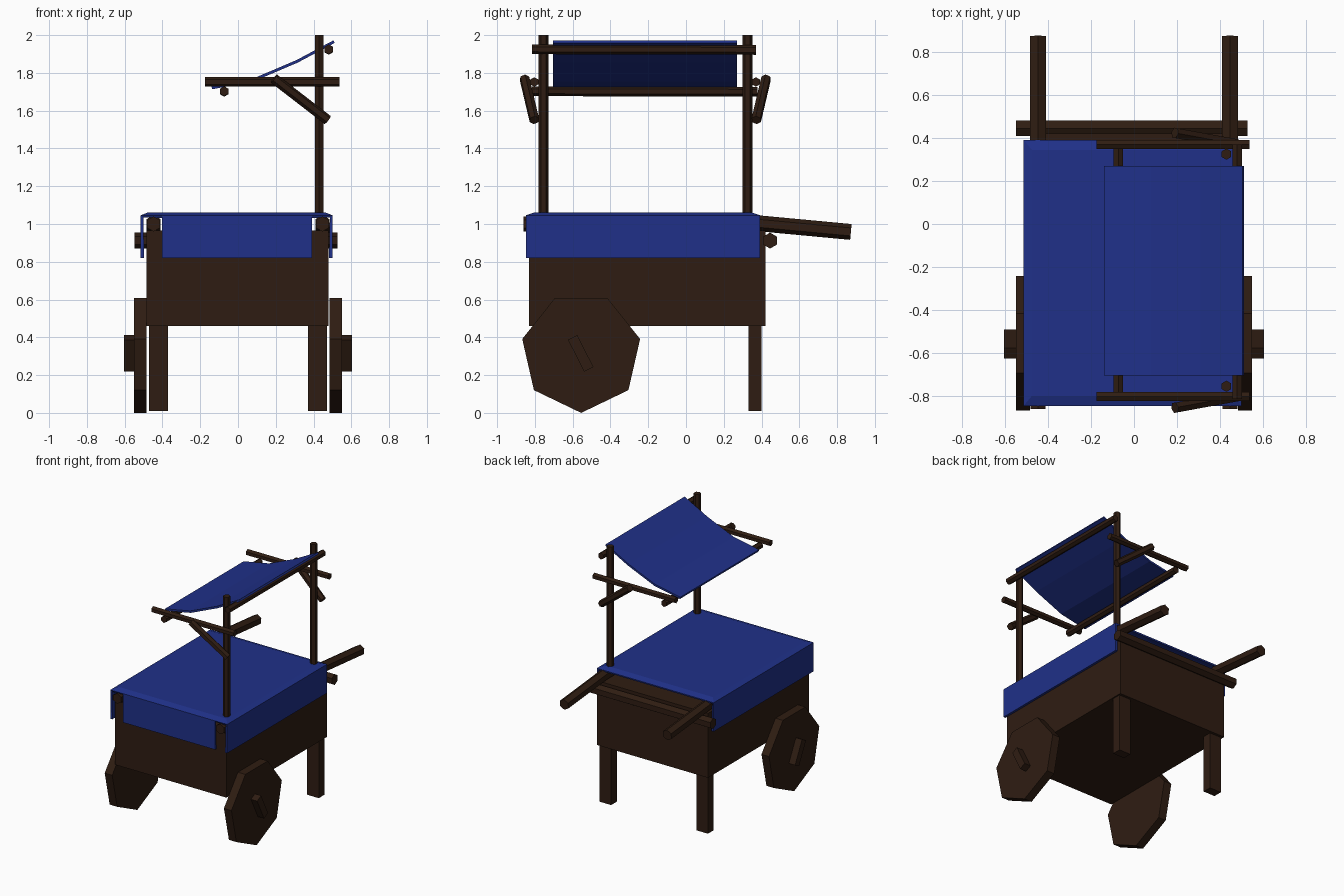
import bpy, bmesh, math
from mathutils import Vector, Matrix

if "Cube" in bpy.data.objects:
    bpy.data.objects.remove(bpy.data.objects["Cube"])


def material(name, rgb):
    m = bpy.data.materials.new(name)
    m.diffuse_color = (*rgb, 1)
    m.use_nodes = True
    m.node_tree.nodes["Principled BSDF"].inputs["Base Color"].default_value = m.diffuse_color
    return m


WOOD = material("dark_wood", (0.028, 0.012, 0.006))
CLOTH = material("blue_cloth", (0.014, 0.03, 0.25))


def finish(name, bm, mat):
    me = bpy.data.meshes.new(name)
    bm.to_mesh(me)
    bm.free()
    me.materials.append(mat)
    ob = bpy.data.objects.new(name, me)
    bpy.context.collection.objects.link(ob)
    return ob


def box(name, lo, hi, tilt=0):
    lo, hi = Vector(lo), Vector(hi)
    bm = bmesh.new()
    bmesh.ops.create_cube(bm, size=1)
    mat = (Matrix.Translation((lo + hi) / 2) @ Matrix.Rotation(tilt, 4, 'X')
           @ Matrix.Diagonal((*(hi - lo), 1)))
    bmesh.ops.transform(bm, matrix=mat, verts=bm.verts)
    return finish(name, bm, WOOD)


def rod(name, a, b, r, sides=6, spin=0):
    a, b = Vector(a), Vector(b)
    d = b - a
    bm = bmesh.new()
    bmesh.ops.create_cone(bm, cap_ends=True, segments=sides, radius1=r, radius2=r, depth=d.length)
    mat = (Matrix.Translation((a + b) / 2) @ d.to_track_quat('Z', 'Y').to_matrix().to_4x4()
           @ Matrix.Rotation(spin, 4, 'Z'))
    bmesh.ops.transform(bm, matrix=mat, verts=bm.verts)
    return finish(name, bm, WOOD)


def sheet(name, verts, faces, thickness):
    bm = bmesh.new()
    vs = [bm.verts.new(v) for v in verts]
    fs = [bm.faces.new([vs[i] for i in f]) for f in faces]
    bmesh.ops.recalc_face_normals(bm, faces=fs)
    bm.normal_update()
    if fs[0].normal.z < 0:
        bmesh.ops.reverse_faces(bm, faces=fs)
    ob = finish(name, bm, CLOTH)
    mod = ob.modifiers.new("thickness", 'SOLIDIFY')
    mod.thickness = thickness
    mod.offset = -1
    return ob


# Cart body
box("cart_body", (-0.485, -0.83, 0.46), (0.48, 0.42, 0.965))

# Legs, wheels, hub blocks and handles on both sides
for s, side in ((-1, "left"), (1, "right")):
    box(side + "_leg", (s * 0.42 - 0.05, 0.33, 0.01), (s * 0.42 + 0.05, 0.4, 0.47))

    bm = bmesh.new()
    ring = []
    for x in (s * 0.485, s * 0.55):
        ring.append([bm.verts.new((x, -0.555 + 0.32 * math.sin(t), 0.32 - 0.32 * math.cos(t)))
                     for t in (math.tau * i / 7 for i in range(7))])
    for loop in ring:
        bm.faces.new(loop)
    for i in range(7):
        j = (i + 1) % 7
        bm.faces.new((ring[0][i], ring[0][j], ring[1][j], ring[1][i]))
    bmesh.ops.recalc_face_normals(bm, faces=bm.faces)
    finish(side + "_wheel", bm, WOOD)

    box(side + "_hub_block", (s * 0.57 - 0.034, -0.585, 0.22), (s * 0.57 + 0.034, -0.53, 0.41),
        math.radians(27))
    x = s * 0.447
    rod(side + "_rail", (x, -0.86, 1.0), (x, 0.38, 1.0), 0.04)
    rod(side + "_handle", (x, 0.37, 1.005), (x, 0.873, 0.958), 0.042)

# Rear crossbar
rod("rear_crossbar", (-0.548, 0.445, 0.912), (0.528, 0.445, 0.912), 0.042)

# Canopy frame: post, arm and brace at each end
for end, y, ya, yb, o in (("front", -0.755, -0.803, -0.855, -1), ("back", 0.325, 0.37, 0.424, 1)):
    rod(end + "_canopy_post", (0.43, y, 1.04), (0.43, y, 2.0), 0.026)
    rod(end + "_canopy_arm", (-0.175, ya, 1.752), (0.537, ya, 1.752), 0.025)
    rod(end + "_canopy_brace", (0.19, yb, 1.77), (0.475, yb - o * 0.052, 1.55), 0.027)
rod("upper_canopy_rail", (0.48, -0.815, 1.925), (0.48, 0.37, 1.922), 0.026)
rod("lower_canopy_rail", (-0.073, -0.815, 1.703), (-0.073, 0.378, 1.7), 0.026)

# Sagging canopy
profile = [(-0.14, 1.728), (0.08, 1.77), (0.31, 1.868), (0.505, 1.972)]
verts = [(x, y, z) for x, z in profile for y in (-0.705, 0.27)]
sheet("canopy", verts, [(2 * i, 2 * i + 2, 2 * i + 3, 2 * i + 1) for i in range(3)], 0.015)

# Cloth cover: sloped-edge top, two side flaps and a narrower front flap
L, R, F, B = -0.515, 0.5, -0.848, 0.392
top, rim, low = 1.062, 1.046, 0.82
verts = [(-0.475, -0.8, top), (0.46, -0.8, top), (0.46, 0.345, top), (-0.475, 0.345, top),
         (L, F, rim), (R, F, rim), (R, B, rim), (L, B, rim),
         (L, F, low), (R, F, low), (R, B, low), (L, B, low),
         (-0.403, F, rim), (0.393, F, rim), (0.393, F, low), (-0.403, F, low)]
sheet("cloth_cover", verts,
      [(0, 1, 2, 3), (0, 4, 12, 13, 5, 1), (1, 5, 6, 2), (2, 6, 7, 3), (3, 7, 4, 0),
       (4, 7, 11, 8), (5, 9, 10, 6), (12, 15, 14, 13)], 0.018)
